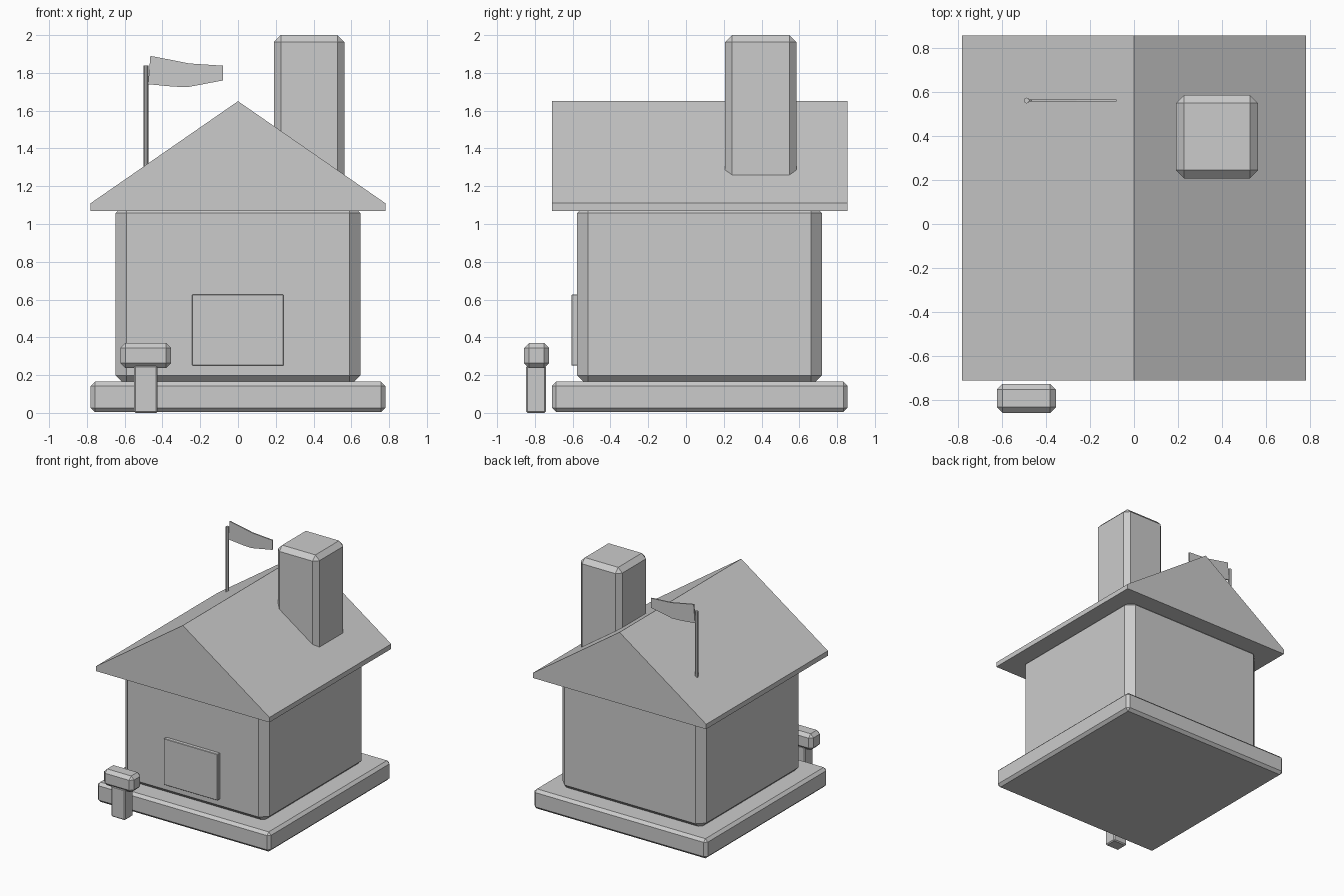
import bpy
import bmesh
import math

if "Cube" in bpy.data.objects:
    bpy.data.objects.remove(bpy.data.objects["Cube"])

grey = bpy.data.materials.new("plain_grey")
grey.diffuse_color = (0.6, 0.6, 0.6, 1)
grey.use_nodes = True
grey.node_tree.nodes["Principled BSDF"].inputs["Base Color"].default_value = grey.diffuse_color


def finish(name, bm):
    bmesh.ops.recalc_face_normals(bm, faces=bm.faces)
    mesh = bpy.data.meshes.new(name)
    bm.to_mesh(mesh)
    bm.free()
    mesh.materials.append(grey)
    obj = bpy.data.objects.new(name, mesh)
    bpy.context.collection.objects.link(obj)
    return obj


def box(name, x, y, z, bevel):
    """Chamfered box from (min, max) pairs."""
    bm = bmesh.new()
    bmesh.ops.create_cube(bm, size=1)
    for v in bm.verts:
        v.co = [r[0] if c < 0 else r[1] for c, r in zip(v.co, (x, y, z))]
    bmesh.ops.bevel(bm, geom=bm.edges[:], offset=bevel, segments=1,
                    affect='EDGES', profile=0.5)
    return finish(name, bm)


def extrude_profile(name, points, y0, y1):
    """Closed x/z outline extruded from y0 to y1."""
    bm = bmesh.new()
    face = bm.faces.new([bm.verts.new((x, y0, z)) for x, z in points])
    ext = bmesh.ops.extrude_face_region(bm, geom=[face])["geom"]
    for v in ext:
        if isinstance(v, bmesh.types.BMVert):
            v.co.y = y1
    return finish(name, bm)


# House body
box("base_slab", (-0.78, 0.78), (-0.71, 0.855), (0.005, 0.165), 0.022)
box("walls", (-0.648, 0.648), (-0.577, 0.72), (0.14, 1.115), 0.058)
box("door_panel", (-0.243, 0.241), (-0.607, -0.56), (0.25, 0.626), 0.003)

# Gabled roof and chimney
extrude_profile("roof", [(-0.78, 1.07), (0.78, 1.07), (0.78, 1.11),
                         (0, 1.65), (-0.78, 1.11)], -0.71, 0.855)
box("chimney", (0.19, 0.563), (0.207, 0.585), (1.12, 2.0), 0.037)

# Mailbox by the front corner
box("mailbox_post", (-0.55, -0.425), (-0.846, -0.742), (0, 0.25), 0.008)
box("mailbox", (-0.622, -0.354), (-0.857, -0.725), (0.237, 0.37), 0.026)

# Flag on its pole
bm = bmesh.new()
bmesh.ops.create_cone(bm, cap_ends=True, segments=8, radius1=0.013,
                      radius2=0.013, depth=0.64)
bmesh.ops.translate(bm, verts=bm.verts, vec=(-0.487, 0.56, 1.52))
finish("flag_pole", bm)
extrude_profile("flag", [(-0.476, 1.74), (-0.35, 1.728), (-0.27, 1.724),
                         (-0.08, 1.76), (-0.08, 1.838), (-0.26, 1.85),
                         (-0.36, 1.87), (-0.464, 1.89)], 0.555, 0.565)
